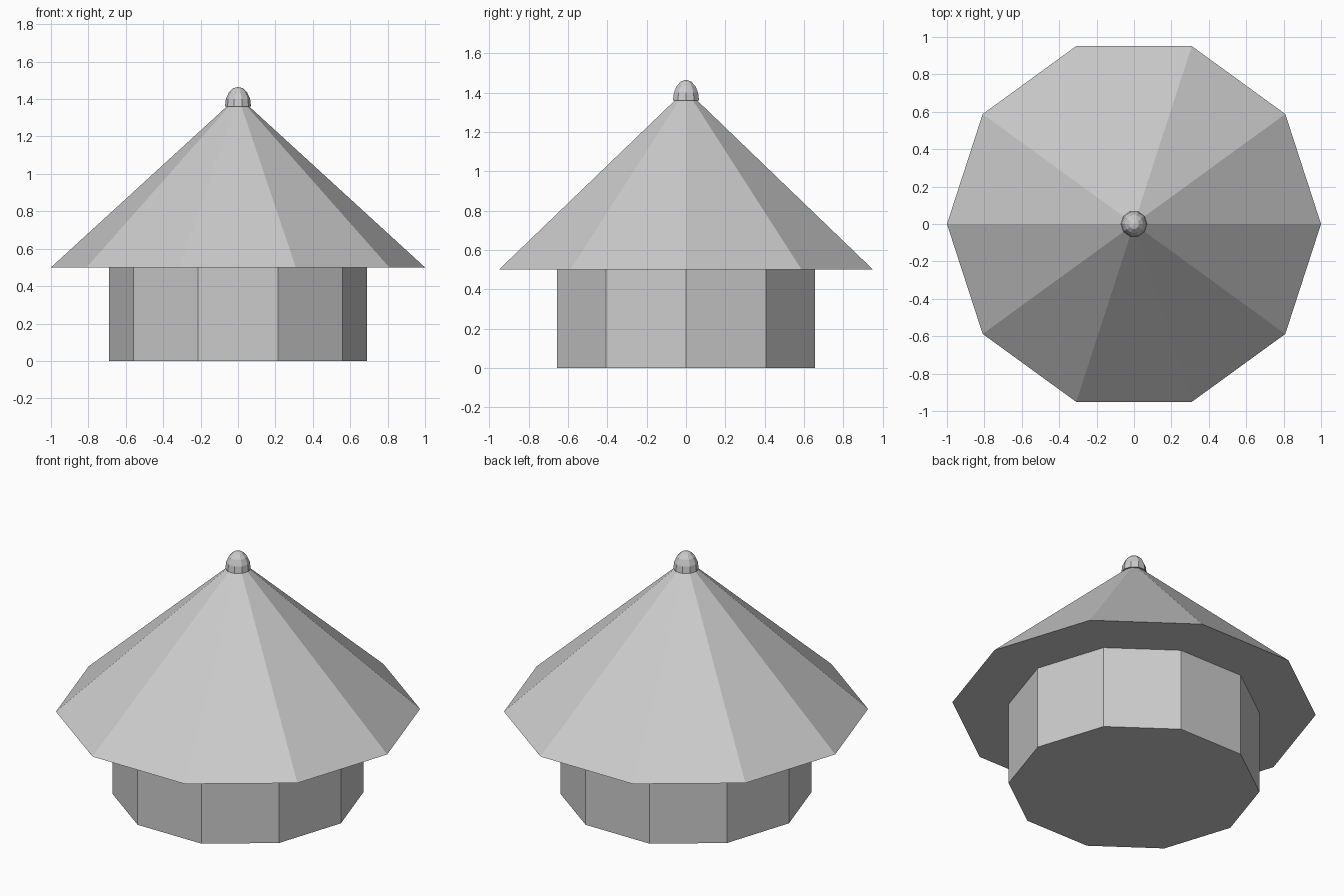
import bpy
import bmesh
from math import cos, sin, pi

cube = bpy.data.objects.get("Cube")
if cube:
    bpy.data.objects.remove(cube, do_unlink=True)

grey = bpy.data.materials.new("plain grey")
grey.use_nodes = True
colour = (0.6, 0.6, 0.6, 1)
grey.diffuse_color = colour
grey.node_tree.nodes["Principled BSDF"].inputs["Base Color"].default_value = colour


def lathe(name, profile, sides=10):
    """Spin (radius, height) points into a closed faceted solid; radius 0 makes a tip."""
    bm = bmesh.new()
    rings = []
    for r, z in profile:
        count = sides if r > 0 else 1
        rings.append([bm.verts.new((r * cos(2 * pi * i / sides),
                                    r * sin(2 * pi * i / sides), z))
                      for i in range(count)])
    for low, high in zip(rings, rings[1:]):
        for i in range(sides):
            j = (i + 1) % sides
            if len(high) == 1:
                bm.faces.new((low[i], low[j], high[0]))
            else:
                bm.faces.new((low[i], low[j], high[j], high[i]))
    bm.faces.new(rings[0][::-1])
    if len(rings[-1]) > 1:
        bm.faces.new(rings[-1])
    bmesh.ops.recalc_face_normals(bm, faces=bm.faces)
    mesh = bpy.data.meshes.new(name)
    bm.to_mesh(mesh)
    bm.free()
    mesh.materials.append(grey)
    obj = bpy.data.objects.new(name, mesh)
    bpy.context.collection.objects.link(obj)
    return obj


# Ten-sided wall drum
lathe("wall", [(0.69, 0), (0.69, 0.5)])

# Wide pointed roof with a flat underside
lathe("roof", [(1, 0.5), (0, 1.415)])

# Small domed finial over the tip
dome = [(0.07 * cos(a * pi / 8), 1.36 + 0.105 * sin(a * pi / 8)) for a in range(4)]
lathe("finial", dome + [(0, 1.465)])
